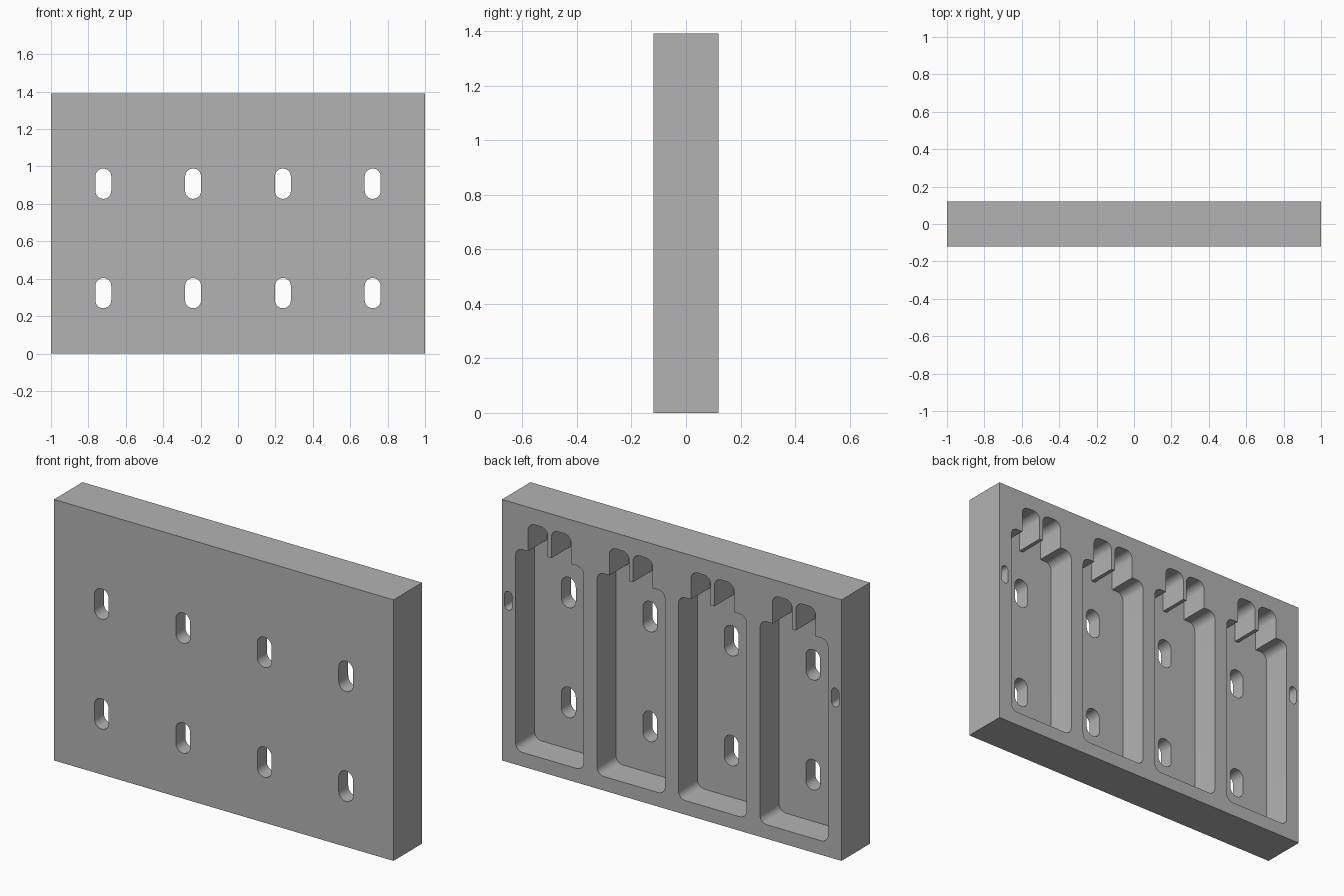
import bpy
import bmesh
from math import cos, sin, pi, radians
from mathutils import Vector

cube = bpy.data.objects.get("Cube")
if cube:
    bpy.data.objects.remove(cube, do_unlink=True)

WIDTH, HEIGHT, DEPTH = 2.0, 1.39, 0.24
BACK = DEPTH / 2
POCKET_DEPTH = 0.16
ROUND = 0.04
CENTRES = [-0.72, -0.24, 0.24, 0.72]


def rounded(corners, steps=8):
    """Outline from (x, z, radius) corners, arcs replacing the rounded ones."""
    outline = []
    for i, (x, z, r) in enumerate(corners):
        p = Vector((x, z))
        before = (Vector(corners[i - 1][:2]) - p).normalized()
        after = (Vector(corners[(i + 1) % len(corners)][:2]) - p).normalized()
        if r == 0:
            outline.append(p)
            continue
        c = p + (before + after) * r
        for s in range(steps + 1):
            t = s / steps * pi / 2
            outline.append(c - (after * cos(t) + before * sin(t)) * r)
    return outline


def oval(x, z, w, h):
    r = w / 2
    return rounded([(x - r, z - h / 2, r), (x + r, z - h / 2, r),
                    (x + r, z + h / 2, r), (x - r, z + h / 2, r)])


def pocket(x):
    """Tall tray outline with two narrow slots rising from its top."""
    side, low, shoulder, top = 0.2, 0.075, 1.155, 1.306
    outer, inner = 0.127, 0.011
    half = [(side, low, ROUND), (side, shoulder, ROUND), (outer, shoulder, 0),
            (outer, top, ROUND), (inner, top, ROUND), (inner, shoulder, 0)]
    mirrored = [(-a, z, r) for a, z, r in reversed(half)]
    return rounded([(x + a, z, r) for a, z, r in half + mirrored])


def prisms(name, outlines, y0, y1):
    """Extrude flat outlines along y into one object."""
    bm = bmesh.new()
    for outline in outlines:
        face = bm.faces.new([bm.verts.new((p.x, y0, p.y)) for p in outline])
        grown = bmesh.ops.extrude_face_region(bm, geom=[face])["geom"]
        moved = [v for v in grown if isinstance(v, bmesh.types.BMVert)]
        bmesh.ops.translate(bm, verts=moved, vec=(0, y1 - y0, 0))
    bmesh.ops.remove_doubles(bm, verts=bm.verts, dist=0.0001)
    bmesh.ops.recalc_face_normals(bm, faces=bm.faces)
    mesh = bpy.data.meshes.new(name)
    bm.to_mesh(mesh)
    bm.free()
    obj = bpy.data.objects.new(name, mesh)
    bpy.context.collection.objects.link(obj)
    return obj


# Material
grey = bpy.data.materials.new("plain_grey")
grey.use_nodes = True
colour = (0.45, 0.45, 0.45, 1)
grey.diffuse_color = colour
grey.node_tree.nodes["Principled BSDF"].inputs["Base Color"].default_value = colour

# Solid panel
half = WIDTH / 2
panel = prisms("panel", [rounded([(-half, 0, 0), (half, 0, 0),
                                  (half, HEIGHT, 0), (-half, HEIGHT, 0)])], -BACK, BACK)
panel.data.materials.append(grey)

# Back pockets, through holes, and the two small blind side slots
cutters = [
    prisms("pocket_cutter", [pocket(x) for x in CENTRES],
           BACK - POCKET_DEPTH, BACK + 0.1),
    prisms("hole_cutter", [oval(x, z, 0.085, 0.162) for x in CENTRES for z in (0.323, 0.908)],
           -BACK - 0.1, BACK + 0.1),
    prisms("side_slot_cutter", [oval(x, 0.86, 0.043, 0.1) for x in (-0.963, 0.963)],
           BACK - 0.08, BACK + 0.1),
]
bpy.context.view_layer.objects.active = panel
for cutter in cutters:
    cutter.hide_render = True
    cutter.data.materials.append(grey)
    mod = panel.modifiers.new(cutter.name, 'BOOLEAN')
    mod.operation = 'DIFFERENCE'
    mod.solver = 'EXACT'
    mod.object = cutter
    bpy.ops.object.modifier_apply(modifier=mod.name)
for cutter in cutters:
    bpy.data.objects.remove(cutter, do_unlink=True)

# Smooth rounded walls, sharp edges elsewhere
bpy.ops.object.select_all(action='DESELECT')
panel.select_set(True)
bpy.ops.object.shade_smooth_by_angle(angle=radians(30))
